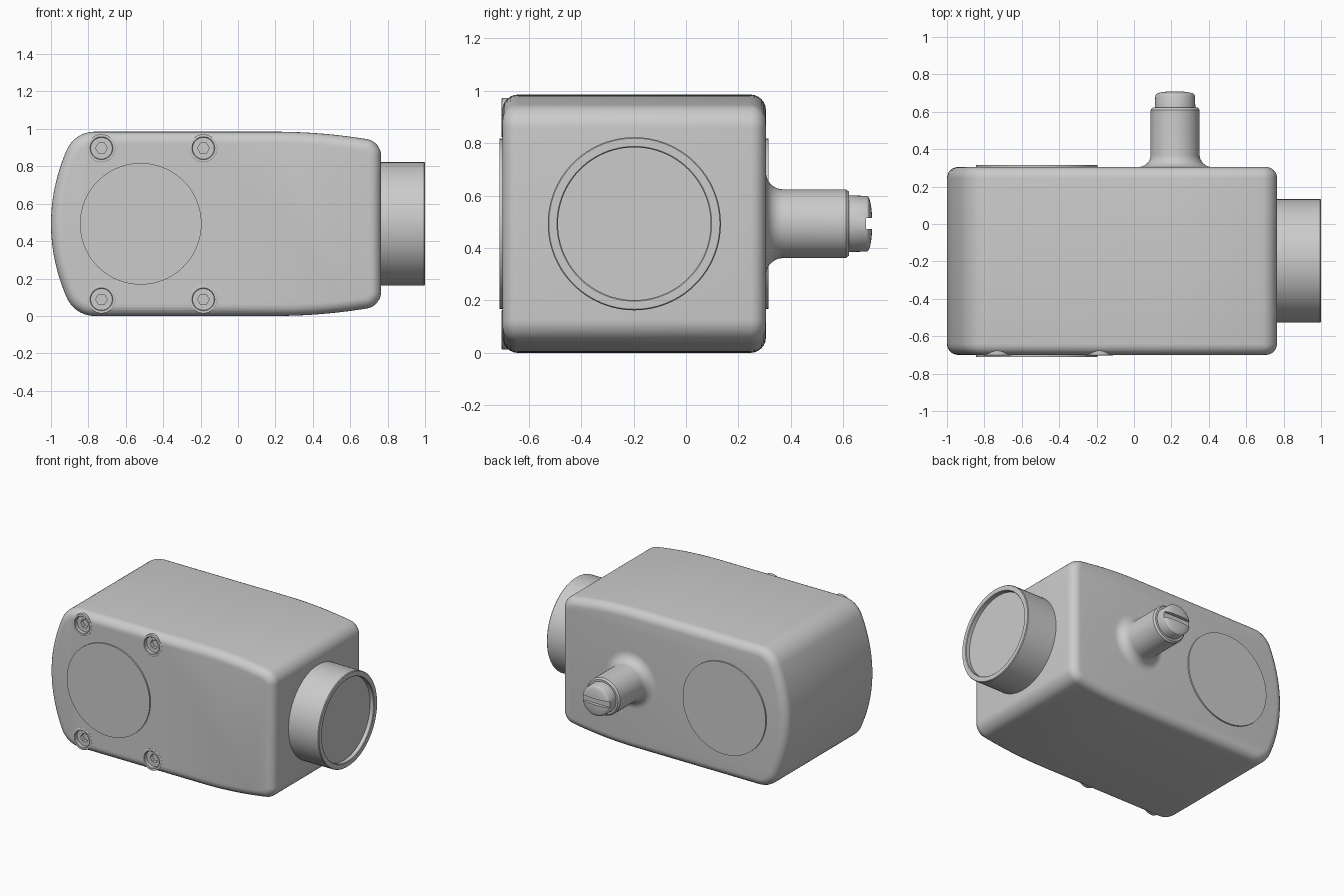
import bpy, bmesh
from math import sin, cos, pi, radians
from mathutils import Vector

if "Cube" in bpy.data.objects:
    bpy.data.objects.remove(bpy.data.objects["Cube"])

ZC = 0.4925                      # mid height of the housing
FRONT, BACK = -0.70, 0.305       # flat faces of the housing


def finish(name, bm):
    bmesh.ops.recalc_face_normals(bm, faces=bm.faces)
    mesh = bpy.data.meshes.new(name)
    bm.to_mesh(mesh)
    bm.free()
    ob = bpy.data.objects.new(name, mesh)
    bpy.context.collection.objects.link(ob)
    return ob


def lathe(name, profile, axis, a, z, n=64):
    """Revolve (radius, position[, hexagonal]) rings about the x or y axis; ends are capped."""
    bm = bmesh.new()
    rings = []
    for r, h, *hexa in profile:
        ring = []
        for i in range(n):
            t = 2 * pi * i / n
            q = r * cos(pi / 6) / cos(t % (pi / 3) - pi / 6) if hexa else r
            u, w = a + q * cos(t), z + q * sin(t)
            ring.append(bm.verts.new((h, u, w) if axis == 'x' else (u, h, w)))
        rings.append(ring)
    for lo, hi in zip(rings, rings[1:]):
        for i in range(n):
            j = (i + 1) % n
            bm.faces.new((lo[i], lo[j], hi[j], hi[i]))
    bm.faces.new(rings[0])
    bm.faces.new(rings[-1])
    return finish(name, bm)


def activate(ob):
    bpy.ops.object.select_all(action='DESELECT')
    ob.select_set(True)
    bpy.context.view_layer.objects.active = ob


def cut(ob, cutter):
    activate(ob)
    mod = ob.modifiers.new("cut", 'BOOLEAN')
    mod.operation, mod.solver, mod.object = 'DIFFERENCE', 'EXACT', cutter
    bpy.ops.object.modifier_apply(modifier=mod.name)
    bpy.data.objects.remove(cutter)


def corner(p0, c, p3, k, n=10):
    """Rounded corner from p0 to p3 around the sharp point c."""
    p0, c, p3 = Vector(p0), Vector(c), Vector(p3)
    p1, p2 = p0.lerp(c, k), p3.lerp(c, k)
    ts = [i / n for i in range(n + 1)]
    return [p0 * (1 - t)**3 + p1 * 3 * t * (1 - t)**2 + p2 * 3 * t * t * (1 - t) + p3 * t**3
            for t in ts]


# Housing outline: upper half in (x, height above middle), then mirrored
H = 0.4925
upper = [Vector((-1 + d * d / 1.86, d)) for d in (0.39 * i / 12 for i in range(12))]
upper += corner((-0.918, 0.39), (-0.876, H), (-0.767, H), 0.606)
upper += [Vector((0.2 + 0.49 * i / 10, H - 0.04 * (i / 10)**2)) for i in range(10)]
upper += corner((0.69, H - 0.04), (0.765, H - 0.052), (0.765, H - 0.128), 0.56)
outline = upper + [Vector((p.x, -p.y)) for p in reversed(upper[1:])]

# Housing: extruded outline with rounded front and back rims
bm = bmesh.new()
face = bm.faces.new([bm.verts.new((p.x, FRONT, ZC + p.y)) for p in outline])
ext = bmesh.ops.extrude_face_region(bm, geom=[face], use_keep_orig=True)
moved = [v for v in ext['geom'] if isinstance(v, bmesh.types.BMVert)]
bmesh.ops.translate(bm, verts=moved, vec=(0, BACK - FRONT, 0))
bmesh.ops.recalc_face_normals(bm, faces=bm.faces)
rims = [e for e in bm.edges if abs(e.verts[0].co.y - e.verts[1].co.y) < 1e-5]
bmesh.ops.bevel(bm, geom=rims, offset=0.06, offset_type='OFFSET', segments=6,
                profile=0.5, affect='EDGES', clamp_overlap=False)
housing = finish("housing", bm)

# Four recessed screws with hexagonal sockets in the front
for x in (-0.73, -0.185):
    for side in (-1, 1):
        z = ZC + side * 0.404
        cut(housing, lathe("screw_cutter", [(0.07, -0.8), (0.07, -0.645)], 'y', x, z, 48))
        lathe("screw", [(0.075, -0.63), (0.075, -0.701), (0.072, -0.703), (0.061, -0.703),
                        (0.058, -0.700), (0.058, -0.675), (0.034, -0.675),
                        (0.031, -0.675, True), (0.031, -0.65, True)], 'y', x, z, 48)

# Thin raised discs on the front and back
for name, inner, outer in (("front_disc", FRONT + 0.02, -0.71), ("back_disc", BACK - 0.02, 0.315)):
    lathe(name, [(0.325, inner), (0.325, outer)], 'y', -0.52, ZC, 96)

# Round port on the right with a shallow recessed face
lathe("side_port", [(0.33, 0.72), (0.33, 0.995), (0.326, 1.0), (0.295, 1.0), (0.291, 0.996),
                    (0.291, 0.97)], 'x', -0.197, ZC, 96)

# Back stud: flared root, shaft, stepped head with a slight dome
flare = [(0.196 - 0.065 * sin(t), BACK + 0.065 * (1 - cos(t)))
         for t in (pi / 2 * i / 8 for i in range(9))]
dome = [(0.106 * cos(t), 0.69 + 0.02 * sin(t)) for t in (pi / 2 * i / 9 for i in range(9))]
stud = lathe("back_stud", [(0.196, BACK - 0.02)] + flare
             + [(0.131, 0.61), (0.121, 0.622), (0.108, 0.622)] + dome, 'y', 0.22, ZC)
bm = bmesh.new()
bmesh.ops.create_cube(bm, size=1)
bmesh.ops.scale(bm, vec=(0.4, 0.06, 0.042), verts=bm.verts)
bmesh.ops.translate(bm, vec=(0.22, 0.716, ZC), verts=bm.verts)
cut(stud, finish("slot_cutter", bm))

# Smooth shading with crisp edges
for ob in bpy.data.objects:
    activate(ob)
    bpy.ops.object.shade_smooth_by_angle(angle=radians(32))
